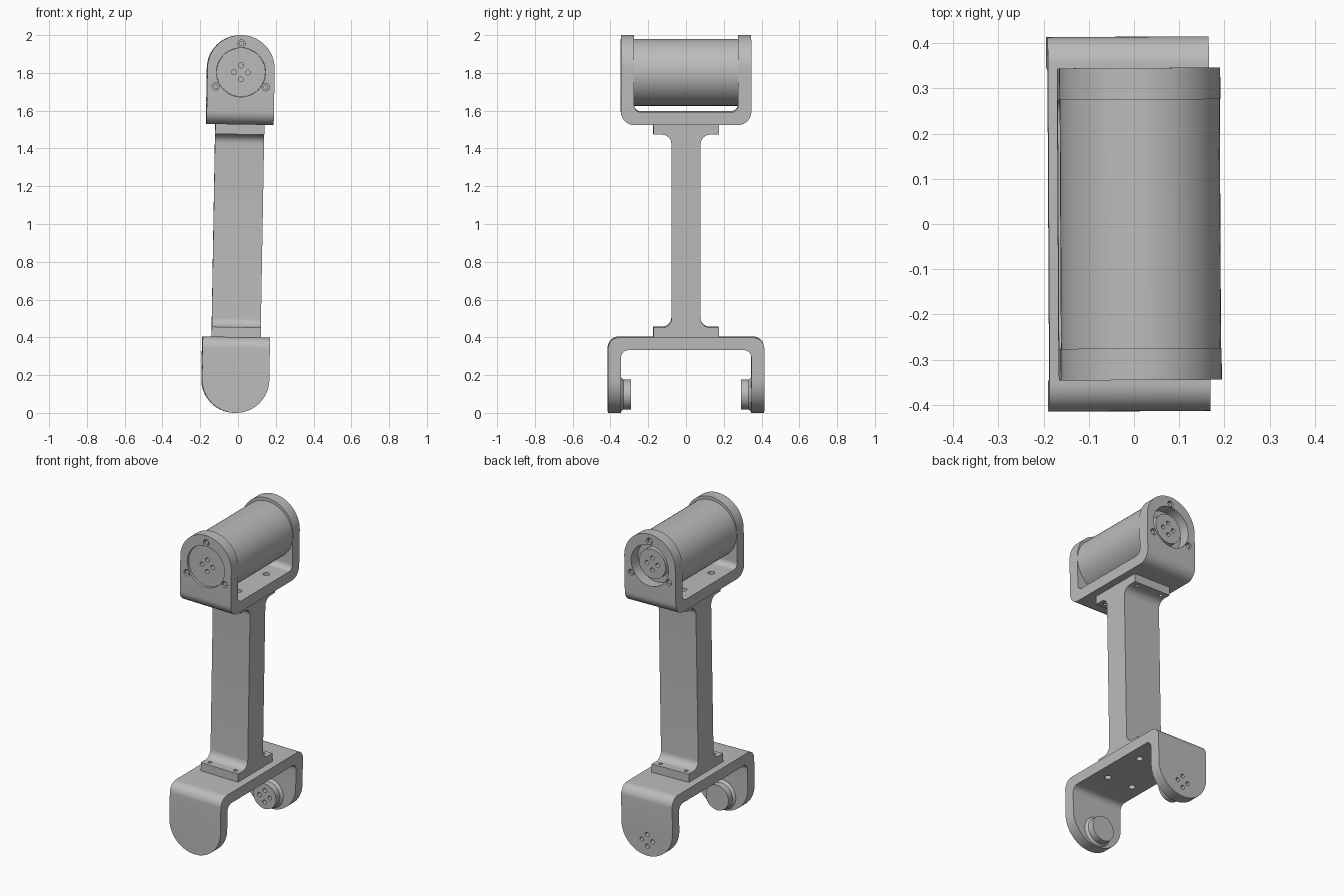
import bpy, bmesh, math
from mathutils import Matrix, Vector

cube = bpy.data.objects.get("Cube")
if cube:
    bpy.data.objects.remove(cube, do_unlink=True)

grey = bpy.data.materials.new("machined grey")
grey.use_nodes = True
grey.diffuse_color = (0.5, 0.5, 0.5, 1)
grey.node_tree.nodes["Principled BSDF"].inputs["Base Color"].default_value = grey.diffuse_color

# Whole link leans slightly to its left
LEAN = (Matrix.Translation((0, 0, 1)) @ Matrix.Rotation(math.radians(1), 4, 'Y')
        @ Matrix.Rotation(math.radians(0.3), 4, 'Z') @ Matrix.Translation((0, 0, -1)))
HALF = 0.178      # half width of both yokes
MOTOR_Z = 1.803   # upper joint axis
HUB_Z = 0.097     # lower joint axis


def rounded(points, steps=10):
    """Outline from (u, v, radius) corners, each replaced by a fillet arc."""
    out = []
    for i, (u, v, r) in enumerate(points):
        p = Vector((u, v))
        if r == 0:
            out.append(p)
            continue
        a = (Vector(points[i - 1][:2]) - p).normalized()
        b = (Vector(points[(i + 1) % len(points)][:2]) - p).normalized()
        centre = p + (a + b) * r          # all corners are right angles
        for k in range(steps + 1):
            t = k / steps * math.pi / 2
            out.append(centre - b * r * math.cos(t) - a * r * math.sin(t))
    return out


def make(name, bm):
    bmesh.ops.recalc_face_normals(bm, faces=bm.faces)
    mesh = bpy.data.meshes.new(name)
    bm.to_mesh(mesh)
    bm.free()
    mesh.materials.append(grey)
    ob = bpy.data.objects.new(name, mesh)
    bpy.context.collection.objects.link(ob)
    return ob


def prism(name, outline, half, axis):
    """Extrude an outline both ways along x (outline in y, z) or y (outline in x, z)."""
    bm = bmesh.new()
    place = (lambda p: (-half, p.x, p.y)) if axis == 'x' else (lambda p: (p.x, -half, p.y))
    face = bm.faces.new([bm.verts.new(place(p)) for p in outline])
    new = bmesh.ops.extrude_face_region(bm, geom=[face])["geom"]
    shift = Vector((2 * half, 0, 0)) if axis == 'x' else Vector((0, 2 * half, 0))
    bmesh.ops.translate(bm, vec=shift, verts=[g for g in new if isinstance(g, bmesh.types.BMVert)])
    return make(name, bm)


def rods(name, items, axis):
    """Cylinders or cones: (centre, start radius, end radius, length)."""
    bm = bmesh.new()
    turn = Matrix.Rotation(-math.pi / 2, 4, 'X') if axis == 'y' else Matrix()
    for centre, r1, r2, length in items:
        bmesh.ops.create_cone(bm, cap_ends=True, segments=64 if max(r1, r2) > 0.05 else 20,
                              radius1=r1, radius2=r2, depth=length,
                              matrix=Matrix.Translation(centre) @ turn)
    return make(name, bm)


def boolean(ob, other, operation='DIFFERENCE'):
    mod = ob.modifiers.new("cut", 'BOOLEAN')
    mod.object, mod.operation, mod.solver = other, operation, 'EXACT'
    bpy.ops.object.select_all(action='DESELECT')
    bpy.context.view_layer.objects.active = ob
    ob.select_set(True)
    bpy.ops.object.modifier_apply(modifier=mod.name)
    bpy.data.objects.remove(other, do_unlink=True)


def finish(ob):
    ob.data.transform(LEAN)
    bpy.ops.object.select_all(action='DESELECT')
    bpy.context.view_layer.objects.active = ob
    ob.select_set(True)
    bpy.ops.object.shade_smooth_by_angle(angle=math.radians(30))


def four_holes(y, z, length):
    """Cross pattern of small holes round a joint axis."""
    return [((0.037 * dx, y, z + 0.037 * dz), 0.013, 0.013, length)
            for dx, dz in ((1, 0), (-1, 0), (0, 1), (0, -1))]


def plate_holes(z, radius, length):
    return [((sx * 0.09, sy * 0.14, z), radius, radius, length)
            for sx in (-1, 1) for sy in (-1, 1)]


def yoke(name, out, inn, z_plate, z_inner, z_end, r_out, r_in):
    """U bracket with arched arm ends."""
    u = [(-out, z_plate, r_out), (out, z_plate, r_out), (out, z_end, 0), (inn, z_end, 0),
         (inn, z_inner, r_in), (-inn, z_inner, r_in), (-inn, z_end, 0), (-out, z_end, 0)]
    ob = prism(name, rounded(u), HALF, 'x')
    flat = z_plate + (z_plate - z_end) * 0.1
    arch = [(-HALF - 0.05, flat, 0), (HALF + 0.05, flat, 0)]
    arch = [(-HALF, flat, 0), (HALF, flat, 0), (HALF, z_end, HALF - 0.001), (-HALF, z_end, HALF - 0.001)]
    boolean(ob, prism("arch cutter", rounded(arch, 24), out + 0.1, 'y'), 'INTERSECT')
    return ob


# Upper yoke: round ports, screw seats and plate holes
upper = yoke("upper_yoke", 0.345, 0.275, 1.527, 1.595, 2.0, 0.07, 0.035)
boolean(upper, rods("port cutter", [((0, 0, MOTOR_Z), 0.13, 0.13, 1)], 'y'))
screws = [(0.152 * math.cos(a), MOTOR_Z + 0.152 * math.sin(a))
          for a in (math.radians(d) for d in (90, 210, 330))]
boolean(upper, rods("screw cutter", [((x, s * 0.345, z), 0.02, 0.02, 0.05)
                                     for x, z in screws for s in (-1, 1)], 'y'))
boolean(upper, rods("plate cutter", plate_holes(1.56, 0.02, 0.15), 'z'))
finish(upper)

# Screw heads seated in the upper yoke
finish(rods("yoke_screws", [((x, s * 0.328, z), 0.013, 0.013, 0.02)
                            for x, z in screws for s in (-1, 1)], 'y'))

# Motor body with front output disc and stepped rear disc
finish(rods("motor_body", [((0, 0, MOTOR_Z), 0.177, 0.177, 0.55)], 'y'))
front = rods("front_disc", [((0, -0.3, MOTOR_Z), 0.129, 0.129, 0.06)], 'y')
boolean(front, rods("disc cutter", four_holes(-0.33, MOTOR_Z, 0.06), 'y'))
finish(front)
rear = rods("rear_disc", [((0, 0.29, MOTOR_Z), 0.093, 0.093, 0.06)], 'y')
boolean(rear, rods("disc cutter", four_holes(0.32, MOTOR_Z, 0.06), 'y'))
finish(rear)

# Stem with filleted flanges at both ends
F, S, R = 0.173, 0.077, 0.05
LOW, HIGH, T = 0.402, 1.527, 0.052
stem_outline = [(-F, LOW, 0), (F, LOW, 0), (F, LOW + T, 0), (S, LOW + T, R),
                (S, HIGH - T, R), (F, HIGH - T, 0), (F, HIGH, 0), (-F, HIGH, 0),
                (-F, HIGH - T, 0), (-S, HIGH - T, R), (-S, LOW + T, R), (-F, LOW + T, 0)]
stem = prism("stem", rounded(stem_outline), 0.13, 'x')
boolean(stem, rods("flange cutter", plate_holes(LOW, 0.011, 0.2)
                   + plate_holes(HIGH, 0.011, 0.2), 'z'))
finish(stem)

# Lower yoke with plate holes, and pivot holes through the rear arm
lower = yoke("lower_yoke", 0.414, 0.345, 0.402, 0.335, 0.0, 0.06, 0.04)
boolean(lower, rods("plate cutter", plate_holes(0.36, 0.02, 0.15), 'z'))
boolean(lower, rods("pivot cutter", four_holes(0.38, HUB_Z, 0.2), 'y'))
finish(lower)

# Pivot hubs on the inner arm faces, each with a flared root
for name, s in (("front_hub", -1), ("rear_hub", 1)):
    hub = rods(name, [((0, s * 0.318, HUB_Z), 0.079, 0.079, 0.054)], 'y')
    r1, r2 = (0.093, 0.079) if s < 0 else (0.079, 0.093)
    root = rods(name + "_root", [((0, s * 0.338, HUB_Z), r1, r2, 0.014)], 'y')
    if s > 0:
        for part in (hub, root):
            boolean(part, rods("pivot cutter", four_holes(0.33, HUB_Z, 0.2), 'y'))
    finish(hub)
    finish(root)
